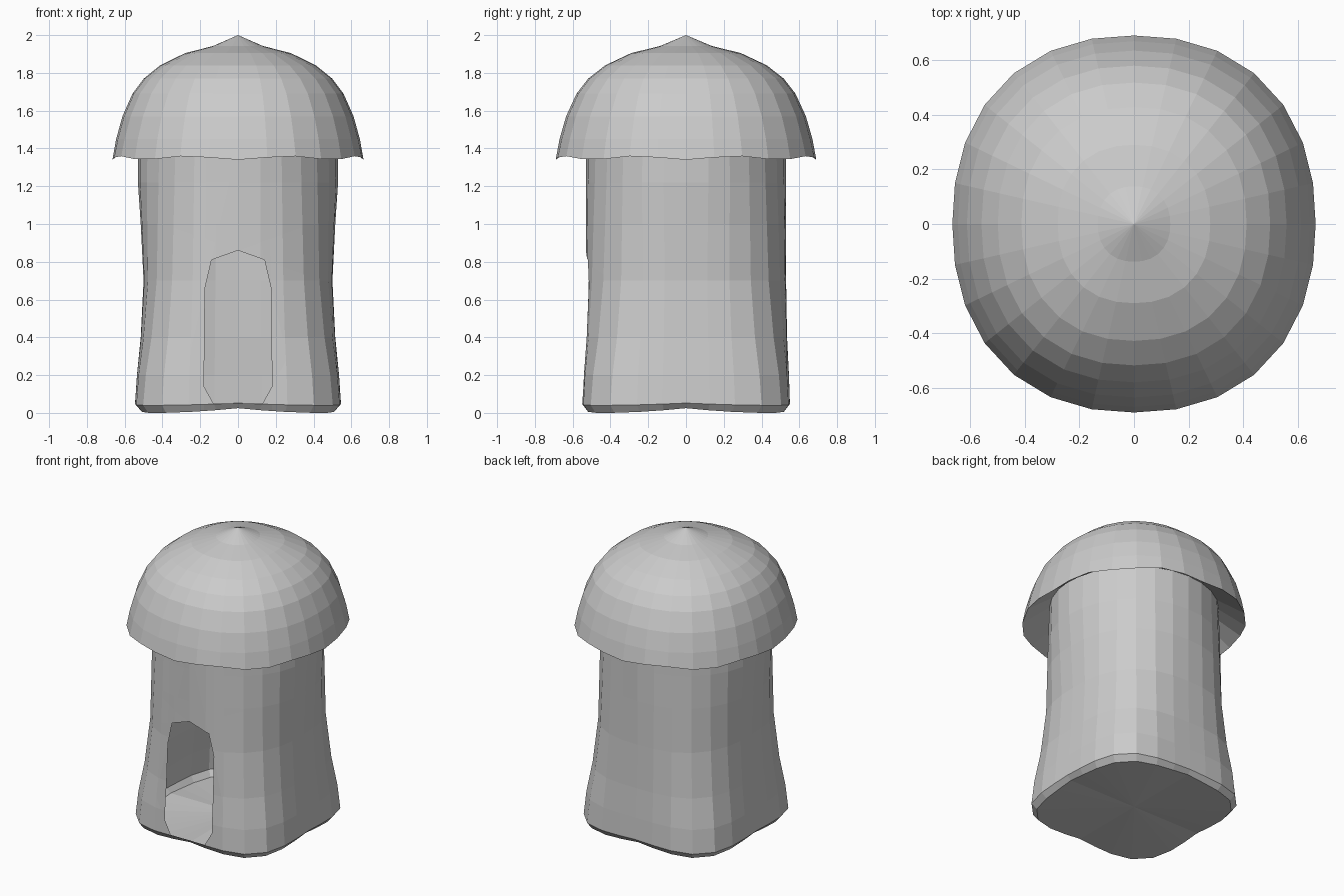
import bpy, bmesh, math
from mathutils import Vector

if "Cube" in bpy.data.objects:
    bpy.data.objects.remove(bpy.data.objects["Cube"])

SEG = 28


def ring(bm, z, a, b, n, wave=lambda t: 0.0):
    """Ring of vertices on a superellipse."""
    out = []
    for i in range(SEG):
        t = 2 * math.pi * i / SEG
        c, s = math.cos(t), math.sin(t)
        r = (abs(c / a) ** n + abs(s / b) ** n) ** (-1 / n)
        out.append(bm.verts.new((r * c, r * s, z + wave(t))))
    return out


def bridge(bm, lo, hi):
    for i in range(SEG):
        j = (i + 1) % SEG
        bm.faces.new((lo[i], lo[j], hi[j], hi[i]))


def fan(bm, rim, z):
    tip = bm.verts.new((0, 0, z))
    for i in range(SEG):
        bm.faces.new((rim[i], rim[(i + 1) % SEG], tip))


def finish(bm, name):
    me = bpy.data.meshes.new(name)
    bm.to_mesh(me)
    bm.free()
    ob = bpy.data.objects.new(name, me)
    bpy.context.collection.objects.link(ob)
    return ob


# Hollow stem: square foot blending to a round top, with lifted edge middles
bm = bmesh.new()
profile = [(0.0, .515, .525, 4.0), (.04, .545, .55, 4.0), (.2, .535, .545, 3.7),
           (.4, .515, .535, 3.1), (.7, .50, .53, 2.6), (1.0, .515, .53, 2.3),
           (1.22, .53, .53, 2.1), (1.46, .53, .53, 2.0)]
rings = []
for k, (z, a, b, n) in enumerate(profile):
    lift = .025 if k == 0 else (.012 if k == 1 else 0)
    rings.append(ring(bm, z, a, b, n,
                      lambda t, h=lift: h * (1 - abs(math.sin(2 * t)))))
for lo, hi in zip(rings, rings[1:]):
    bridge(bm, lo, hi)
fan(bm, rings[0][::-1], .025)

# Doorway: slice the front wall along the door outline, then remove the inside
right = [(.13, .05), (.18, .14), (.175, .66), (.14, .81), (0, .86)]
door = right + [(-x, z) for x, z in reversed(right[:-1])]
planes = []
for (x0, z0), (x1, z1) in zip(door, door[1:] + door[:1]):
    planes.append((Vector((x0, 0, z0)), Vector((z1 - z0, 0, x0 - x1)).normalized()))


def front_faces():
    return [f for f in bm.faces if f.calc_center_median().y < -.42
            and abs(f.calc_center_median().x) < .3 and abs(f.normal.y) > .5]


bm.normal_update()
for co, no in planes:
    faces = front_faces()
    geom = set(faces)
    for f in faces:
        geom.update(f.edges)
        geom.update(f.verts)
    bmesh.ops.bisect_plane(bm, geom=list(geom), plane_co=co, plane_no=no, dist=1e-5)
    bm.normal_update()
inside = [f for f in front_faces()
          if all((f.calc_center_median() - co).dot(no) < 0 for co, no in planes)]
bmesh.ops.delete(bm, geom=inside, context='FACES')
finish(bm, "stem")

# Domed cap with pointed crown, wavy rim and sloping underside
bm = bmesh.new()
under = ring(bm, 1.46, .53, .53, 2.0)
rim = ring(bm, 1.35, .665, .69, 2.25, lambda t: -.01 * math.cos(8 * t))
bridge(bm, rim, under)
last = rim
for f, z in [(.97, 1.45), (.92, 1.57), (.84, 1.69), (.75, 1.77),
             (.62, 1.84), (.42, 1.905), (.2, 1.942)]:
    cur = ring(bm, z, .665 * f, .69 * f, 2.25)
    bridge(bm, last, cur)
    last = cur
fan(bm, last, 2.0)
bmesh.ops.recalc_face_normals(bm, faces=bm.faces[:])
finish(bm, "cap")
